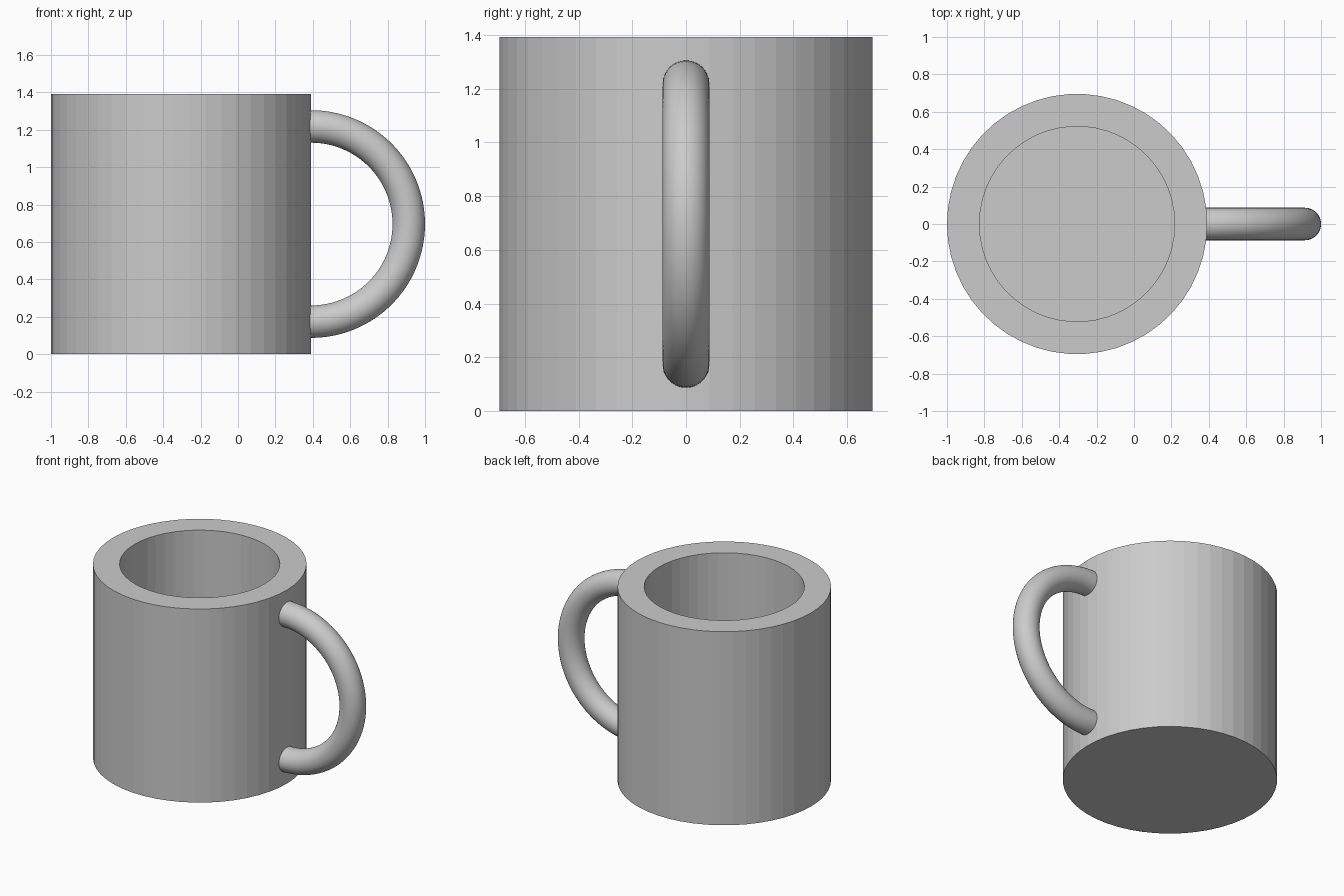
import bpy, bmesh
from math import pi
from mathutils import Matrix, Vector

default = bpy.data.objects.get("Cube")
if default:
    bpy.data.objects.remove(default, do_unlink=True)

U = 2 / 11.5               # wall thickness; all sizes are multiples of it
RADIUS, HEIGHT = 4 * U, 8 * U
BODY_X = -1 + RADIUS
HANDLE_X = BODY_X + RADIUS
SEGMENTS = 50

grey = bpy.data.materials.new("grey ceramic")
grey.use_nodes = True
grey.diffuse_color = (0.6, 0.6, 0.6, 1)
grey.node_tree.nodes["Principled BSDF"].inputs["Base Color"].default_value = (0.6, 0.6, 0.6, 1)


def finish(bm, name):
    """Clean the mesh and turn it into a named grey object."""
    bmesh.ops.remove_doubles(bm, verts=bm.verts[:], dist=1e-4)
    bmesh.ops.recalc_face_normals(bm, faces=bm.faces[:])
    mesh = bpy.data.meshes.new(name)
    bm.to_mesh(mesh)
    bm.free()
    mesh.materials.append(grey)
    obj = bpy.data.objects.new(name, mesh)
    bpy.context.collection.objects.link(obj)
    return obj


# Mug body: wall, rim and floor turned from one profile
bm = bmesh.new()
profile = [(0, 0), (RADIUS, 0), (RADIUS, HEIGHT), (3 * U, HEIGHT), (3 * U, U), (0, U)]
verts = [bm.verts.new((BODY_X + r, 0, z)) for r, z in profile]
edges = [bm.edges.new(pair) for pair in zip(verts, verts[1:])]
bmesh.ops.spin(bm, geom=verts + edges, cent=(BODY_X, 0, 0), axis=(0, 0, 1),
               angle=2 * pi, steps=SEGMENTS)
finish(bm, "mug_body")

# Handle: a round section swept through half a turn
bm = bmesh.new()
centre = Vector((HANDLE_X, 0, HEIGHT / 2))
start = Matrix.Translation(centre - Vector((0, 0, 3 * U))) @ Matrix.Rotation(pi / 2, 4, 'Y')
bmesh.ops.create_circle(bm, segments=SEGMENTS, radius=U / 2, matrix=start)
bmesh.ops.spin(bm, geom=bm.verts[:] + bm.edges[:], cent=centre, axis=(0, -1, 0),
               angle=pi, steps=SEGMENTS)
# Sink both ends into the wall and close them
ends = [e for e in bm.edges if e.is_boundary]
sunk = bmesh.ops.extrude_edge_only(bm, edges=ends)["geom"]
bmesh.ops.translate(bm, vec=(-U / 4, 0, 0),
                    verts=[v for v in sunk if isinstance(v, bmesh.types.BMVert)])
bmesh.ops.holes_fill(bm, edges=[e for e in bm.edges if e.is_boundary], sides=0)
handle = finish(bm, "handle")
bpy.context.view_layer.objects.active = handle
handle.select_set(True)
bpy.ops.object.shade_smooth_by_angle()
